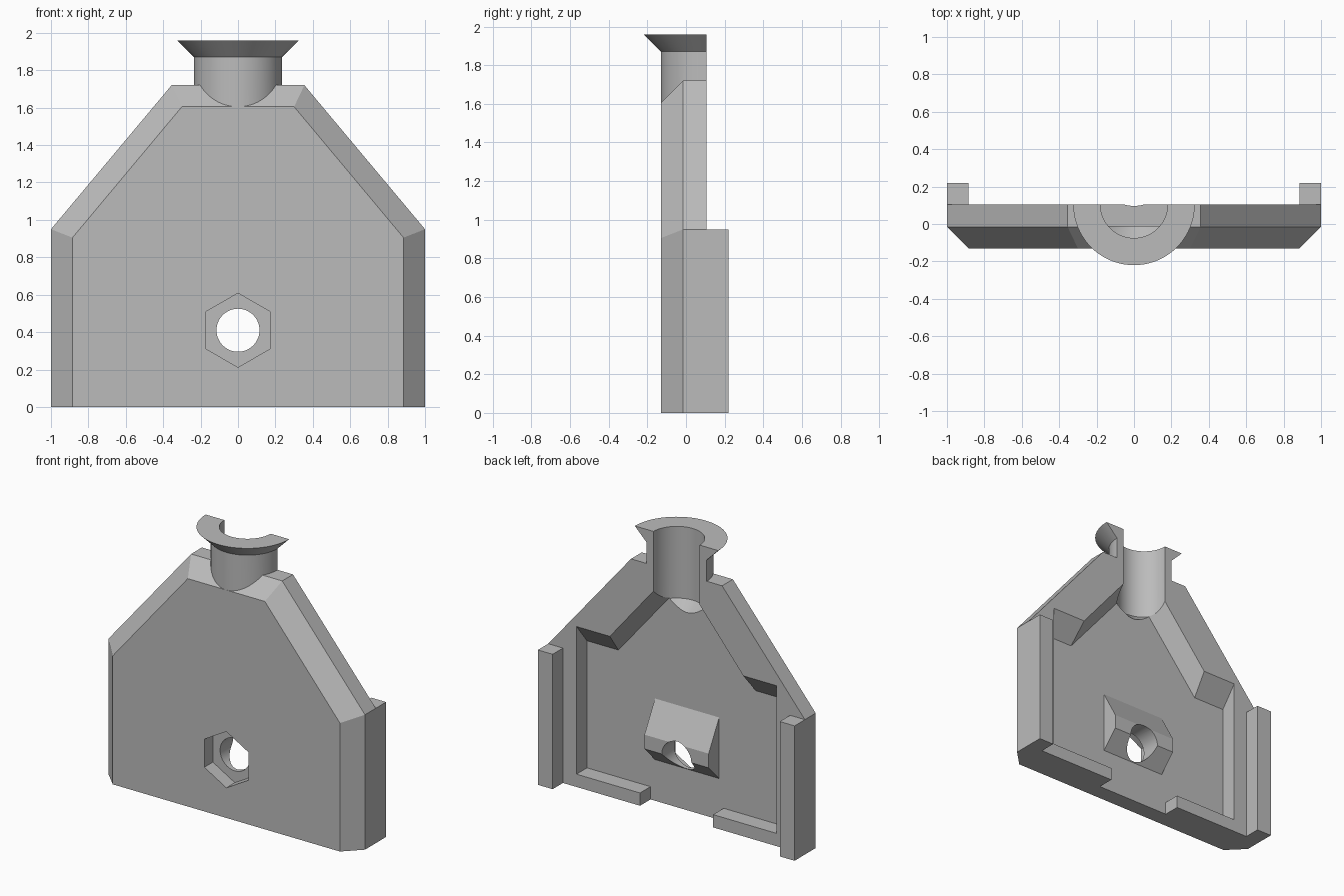
import bpy, bmesh, math

if "Cube" in bpy.data.objects:
    bpy.data.objects.remove(bpy.data.objects["Cube"], do_unlink=True)

grey = bpy.data.materials.new("plain grey")
grey.use_nodes = True
colour = (0.5, 0.5, 0.5, 1)
grey.diffuse_color = colour
grey.node_tree.nodes["Principled BSDF"].inputs["Base Color"].default_value = colour

BACK, FLOOR, CHAMFER, FRONT = 0.105, -0.012, -0.015, -0.13


def loft(name, rings):
    """Solid through matching rings of points, capped at both ends."""
    bm = bmesh.new()
    loops = [[bm.verts.new(p) for p in ring] for ring in rings]
    n = len(loops[0])
    for a, b in zip(loops, loops[1:]):
        for i in range(n):
            j = (i + 1) % n
            bm.faces.new((a[i], a[j], b[j], b[i]))
    bm.faces.new(loops[0])
    bm.faces.new(loops[-1])
    bmesh.ops.recalc_face_normals(bm, faces=bm.faces)
    mesh = bpy.data.meshes.new(name)
    bm.to_mesh(mesh)
    bm.free()
    mesh.materials.append(grey)
    obj = bpy.data.objects.new(name, mesh)
    bpy.context.collection.objects.link(obj)
    return obj


def mirrored(half, y):
    """Ring at depth y from the right half of a symmetric x,z outline."""
    return [(x, y, z) for x, z in half] + [(-x, y, z) for x, z in reversed(half)]


def box(name, x0, x1, y0, y1, z0, z1):
    return loft(name, [[(x0, y, z0), (x1, y, z0), (x1, y, z1), (x0, y, z1)] for y in (y0, y1)])


def disc(radius, z, sweep, count):
    """Arc about the neck axis, starting on the back plane."""
    return [(radius * math.cos(math.pi + sweep * i / count),
             BACK + radius * math.sin(math.pi + sweep * i / count), z) for i in range(count + 1)]


def polygon(radius, y, sides, z=0.41):
    """Regular polygon facing the front, with a corner on top."""
    return [(radius * math.sin(math.tau * i / sides), y,
             z + radius * math.cos(math.tau * i / sides)) for i in range(sides)]


def combine(target, tool, operation):
    mod = target.modifiers.new("combine", 'BOOLEAN')
    mod.operation, mod.solver, mod.object = operation, 'EXACT', tool
    bpy.context.view_layer.update()
    result = bpy.data.meshes.new_from_object(
        target.evaluated_get(bpy.context.evaluated_depsgraph_get()))
    target.modifiers.clear()
    target.data = result
    bpy.data.objects.remove(tool, do_unlink=True)


# Chamfered house-shaped plate
front = [(0.885, 0), (0.885, 0.905), (0.30, 1.605)]
outer = [(1, 0), (1, 0.95), (0.355, 1.72)]
shell = loft("funnel_half_shell", [mirrored(front, FRONT), mirrored(outer, CHAMFER),
                                   mirrored(outer, BACK)])

# Rear cavity with sloping upper walls, and the gap in its bottom lip
floor = [(0.78, 0.09), (0.78, 0.985), (0.535, 0.985), (0.138, 1.46)]
rim = [(0.78, 0.09), (0.78, 1.13), (0.52, 1.13), (0.18, 1.54)]
combine(shell, loft("cavity", [mirrored(floor, FLOOR), mirrored(rim, BACK),
                               mirrored(rim, 0.2)]), 'DIFFERENCE')
combine(shell, box("lip_gap", -0.285, 0.285, FLOOR, 0.2, -0.1, 0.12), 'DIFFERENCE')

# Half-round neck with flared collar
neck_steps = [(0.235, 1.6), (0.235, 1.87), (0.325, 1.96)]
combine(shell, loft("neck", [disc(r, z, math.pi, 40) for r, z in neck_steps]), 'UNION')

# Bore through the neck, tapering into the cavity
bore_steps = [(0.115, 1.39), (0.18, 1.455), (0.18, 2.1)]
combine(shell, loft("bore", [disc(r, z, math.tau * 63 / 64, 63) for r, z in bore_steps]),
        'DIFFERENCE')

# Rear rails
for side in (-1, 1):
    xs = sorted((side * 0.885, side))
    combine(shell, box("rail", xs[0], xs[1], 0.05, 0.22, 0, 0.95), 'UNION')

# Wedge-shaped boss behind the bolt hole
wedge = [(-0.05, 0.72), (FLOOR, 0.72), (BACK, 0.51), (BACK, 0.41), (FLOOR, 0.29), (-0.05, 0.29)]
combine(shell, loft("boss", [[(x, y, z) for y, z in wedge] for x in (-0.25, 0.25)]), 'UNION')

# Hexagonal nut pocket and round bolt hole
combine(shell, loft("nut_pocket", [polygon(0.198, y, 6) for y in (-0.3, -0.035)]), 'DIFFERENCE')
combine(shell, loft("bolt_hole", [polygon(0.115, y, 48) for y in (-0.3, 0.3)]), 'DIFFERENCE')

bpy.ops.object.select_all(action='DESELECT')
shell.select_set(True)
bpy.context.view_layer.objects.active = shell
bpy.ops.object.shade_smooth_by_angle(angle=math.radians(25))
